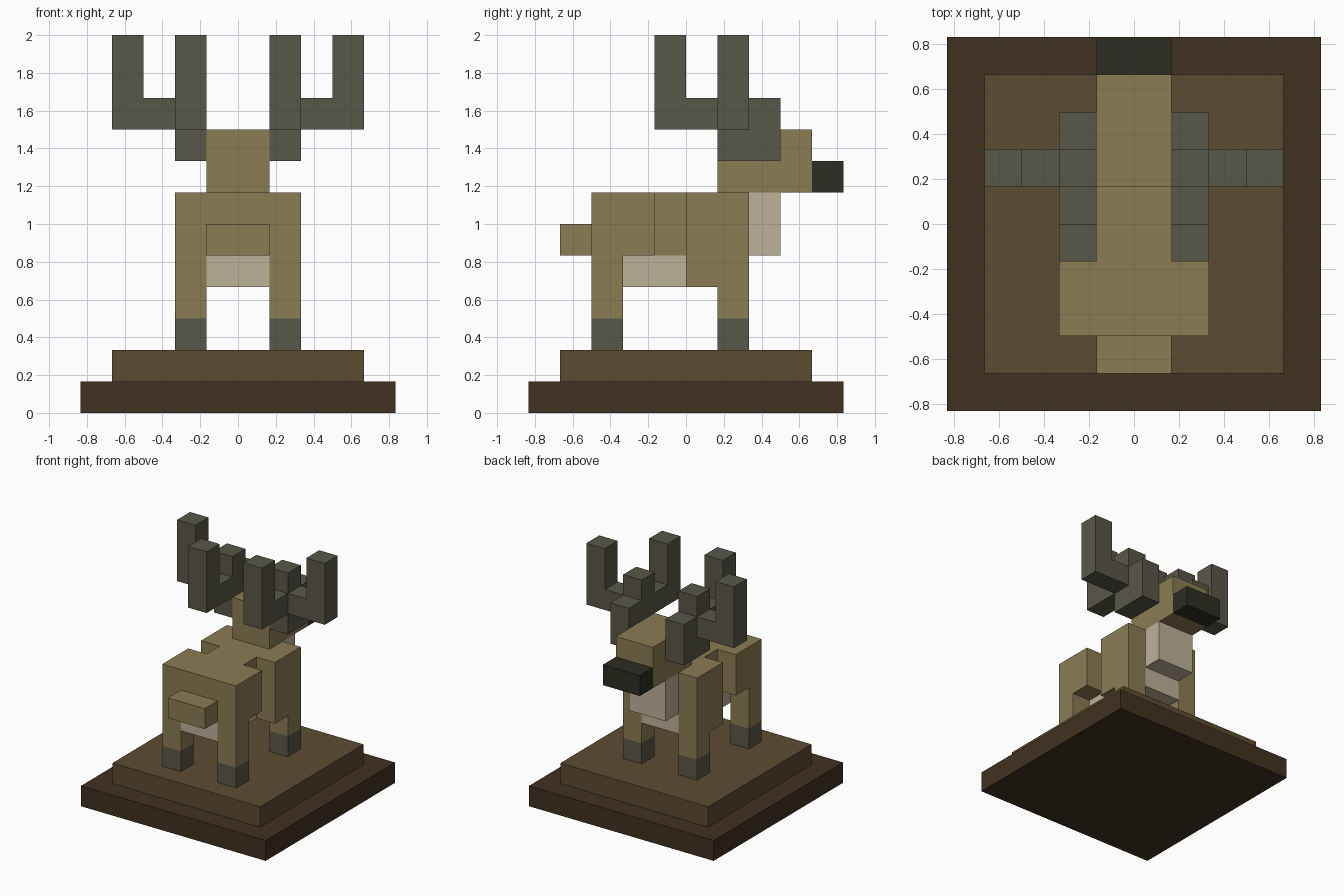
import bpy
import bmesh
from mathutils import Matrix, Vector

U = 1 / 6  # size of one block

cube = bpy.data.objects.get("Cube")
if cube:
    bpy.data.objects.remove(cube, do_unlink=True)


def linear(c):
    c /= 255
    return c / 12.92 if c <= 0.04045 else ((c + 0.055) / 1.055) ** 2.4


def material(name, r, g, b):
    colour = (linear(r), linear(g), linear(b), 1)
    m = bpy.data.materials.new(name)
    m.use_nodes = True
    m.diffuse_color = colour
    m.node_tree.nodes["Principled BSDF"].inputs["Base Color"].default_value = colour
    return m


TAN = material("tan fur", 138, 125, 84)
CREAM = material("cream fur", 190, 178, 153)
GREY = material("antler grey", 89, 87, 72)
BLACK = material("nose black", 45, 45, 35)
SOIL = material("brown step", 92, 76, 50)
DARK = material("dark brown base", 64, 50, 33)


def part(name, mat, *boxes, paired=False):
    """Join boxes given by low and high corners in blocks; paired parts are mirrored in x."""
    bm = bmesh.new()
    for low, high in boxes:
        low, high = Vector(low) * U, Vector(high) * U
        place = Matrix.Translation((low + high) / 2) @ Matrix.Diagonal((*(high - low), 1))
        bmesh.ops.create_cube(bm, size=1, matrix=place)
    mesh = bpy.data.meshes.new(name)
    bm.to_mesh(mesh)
    bm.free()
    mesh.materials.append(mat)
    obj = bpy.data.objects.new(name, mesh)
    bpy.context.collection.objects.link(obj)
    if paired:
        mod = obj.modifiers.new("Mirror", "MIRROR")
        mod.use_mirror_merge = False
    return obj


# Stepped plinth
part("plinth_base", DARK, ((-5, -5, 0), (5, 5, 1)))
part("plinth_step", SOIL, ((-4, -4, 1), (4, 4, 2)))

# Body, narrower between haunches and shoulders
part("haunches", TAN, ((-2, -3, 5), (2, -1, 7)))
part("barrel", TAN, ((-1, -1, 5), (1, 0, 7)))
part("shoulders", TAN, ((-2, 0, 5), (2, 2, 7)))
part("tail", TAN, ((-1, -4, 5), (1, -3, 6)))
part("belly", CREAM, ((-1, -3, 4), (1, 2, 5)))
part("chest", CREAM, ((-1, 2, 5), (1, 3, 7)))

# Legs and hooves
part("tail_end_legs", TAN, ((1, -3, 3), (2, -2, 5)), paired=True)
part("head_end_legs", TAN, ((1, 0, 4), (2, 2, 5)), ((1, 1, 3), (2, 2, 4)), paired=True)
part("hooves", GREY, *[((1, y, 2), (2, y + 1, 3)) for y in (-3, 1)], paired=True)

# Head
part("head", TAN, ((-1, 1, 7), (1, 4, 9)))
part("nose", BLACK, ((-1, 4, 7), (1, 5, 8)))

# Antlers: stem with a stub, an outward tine and a trailing tine
part("antler_stems", GREY, ((1, 1, 8), (2, 2, 11)), ((1, 2, 8), (2, 3, 10)), paired=True)
part("antler_outer_tines", GREY, ((2, 1, 9), (4, 2, 10)), ((3, 1, 10), (4, 2, 12)), paired=True)
part("antler_trailing_tines", GREY, ((1, -1, 9), (2, 1, 10)), ((1, -1, 10), (2, 0, 12)), paired=True)
